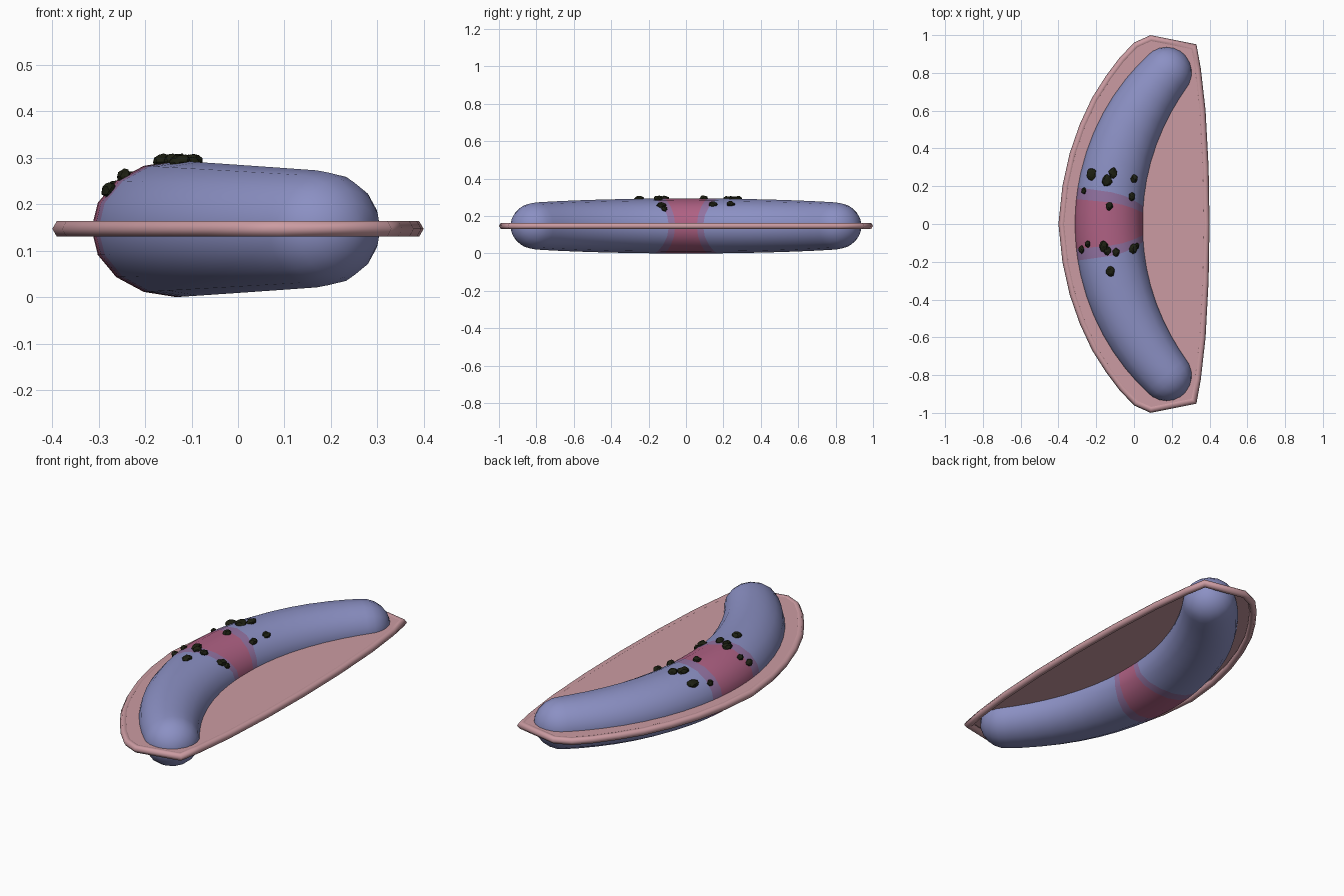
import bpy, bmesh, math, random
from mathutils import Vector

cube = bpy.data.objects.get("Cube")
if cube:
    bpy.data.objects.remove(cube, do_unlink=True)
random.seed(4)
MID = 0.147


def material(name, rgb):
    m = bpy.data.materials.new(name)
    m.use_nodes = True
    m.diffuse_color = (*rgb, 1)
    m.node_tree.nodes["Principled BSDF"].inputs["Base Color"].default_value = (*rgb, 1)
    return m


blue = material("periwinkle", (0.26, 0.28, 0.55))
pink = material("raspberry pink", (0.43, 0.12, 0.23))
mauve = material("mauve", (0.29, 0.17, 0.36))
rose = material("dusty rose", (0.6, 0.33, 0.36))
dark = material("dark olive", (0.012, 0.014, 0.006))


def finish(bm, name, mats, smooth):
    bmesh.ops.recalc_face_normals(bm, faces=bm.faces[:])
    mesh = bpy.data.meshes.new(name)
    bm.to_mesh(mesh)
    bm.free()
    for m in mats:
        mesh.materials.append(m)
    for p in mesh.polygons:
        p.use_smooth = smooth
    obj = bpy.data.objects.new(name, mesh)
    bpy.context.collection.objects.link(obj)
    return obj


def bridge(bm, a, b, mat=0):
    n = len(a)
    for i in range(n):
        bm.faces.new((a[i], a[(i + 1) % n], b[(i + 1) % n], b[i])).material_index = mat


# Curved body: elliptical rings along an arc, rounded at both ends
ARC, CENTRE_X, END = 1.208, 1.075, 0.724
SIDES = 16


def radii(phi):
    t = (phi / END) ** 2
    return 0.183 - 0.045 * t, 0.147 - 0.021 * t


def body_point(phi, theta, scale=1.0, along=0.0):
    w, h = radii(phi)
    # the middle band is pinched on the inner side of the bend
    pinch = 0.45 * max(0, math.cos(theta)) ** 2 * math.exp(-(phi / 0.3) ** 2)
    p = phi * (1 - pinch)
    r = ARC - w * scale * math.cos(theta)
    return Vector((CENTRE_X - r * math.cos(p) + along * math.sin(p),
                   r * math.sin(p) + along * math.cos(p),
                   MID + h * scale * math.sin(theta)))


half = [0.05, 0.095, 0.14, 0.2, 0.28, 0.36, 0.44, 0.52, 0.6, 0.67]
stations = [(p, 1, 0) for p in [-x for x in reversed(half)] + [0] + half]
for k in range(6):
    a = math.radians(16 * k)
    cap = (math.cos(a), 0.138 * math.sin(a))
    stations.append((END, cap[0], cap[1]))
    stations.insert(0, (-END, cap[0], -cap[1]))

bm = bmesh.new()
rings = [[bm.verts.new(body_point(p, math.tau * i / SIDES, s, d)) for i in range(SIDES)]
         for p, s, d in stations]
for j in range(len(rings) - 1):
    mid = abs(stations[j][0] + stations[j + 1][0]) / 2
    bridge(bm, rings[j], rings[j + 1], 1 if mid < 0.095 else 2 if mid < 0.14 else 0)
for ring, end, d in ((rings[0], -END, -0.138), (rings[-1], END, 0.138)):
    tip = bm.verts.new(body_point(end, 0, 0, d))
    for i in range(SIDES):
        bm.faces.new((ring[i], ring[(i + 1) % SIDES], tip))
finish(bm, "curved_body", [blue, pink, mauve], True)

# Outline of the sheet, from the straight side round to the bowed side
upper = [(0.381, 0), (0.376, 0.3), (0.36, 0.6), (0.335, 0.82), (0.314, 0.935),
         (0.09, 0.98), (0.012, 0.945), (-0.06, 0.87), (-0.135, 0.77), (-0.205, 0.66),
         (-0.27, 0.52), (-0.322, 0.37), (-0.36, 0.2), (-0.381, 0)]
path = [Vector((x, y, 0)) for x, y in upper]
path += [Vector((x, -y, 0)) for x, y in reversed(upper[1:-1])]

# Flat sheet
bm = bmesh.new()
bm.faces.new([bm.verts.new(p + Vector((0, 0, MID + 0.0145))) for p in path])
finish(bm, "flat_sheet", [rose], False)

# Six-sided rim tube with mitred corners
bm = bmesh.new()
rings = []
for i, p in enumerate(path):
    before = (p - path[i - 1]).normalized()
    after = (path[(i + 1) % len(path)] - p).normalized()
    tangent = (before + after).normalized()
    side = Vector((tangent.y, -tangent.x, 0)) / max(0.6, tangent.dot(after))
    rings.append([bm.verts.new(p + side * 0.019 * math.cos(math.tau * k / 6)
                               + Vector((0, 0, MID + 0.019 * math.sin(math.tau * k / 6))))
                  for k in range(6)])
for i, ring in enumerate(rings):
    bridge(bm, rings[i - 1], ring)
finish(bm, "rim_tube", [rose], True)

# Rough dark lumps resting on top of the body: x, y, radius
lumps = [(-0.225, 0.265, 0.03), (-0.142, 0.23, 0.03), (-0.11, 0.27, 0.026),
         (0.0, 0.24, 0.02), (-0.265, 0.175, 0.016), (-0.01, 0.145, 0.021),
         (-0.13, 0.095, 0.021), (-0.277, -0.135, 0.019), (-0.245, -0.107, 0.016),
         (-0.16, -0.118, 0.026), (-0.14, -0.143, 0.02), (-0.095, -0.15, 0.021),
         (-0.005, -0.132, 0.024), (0.015, -0.115, 0.015), (-0.125, -0.25, 0.025)]
for n, (x, y, r) in enumerate(lumps):
    phi = math.atan2(y, CENTRE_X - x)
    w, h = radii(phi)
    u = (ARC - math.hypot(CENTRE_X - x, y)) / w
    z = MID + h * math.sqrt(max(0.05, 1 - u * u))
    bm = bmesh.new()
    bmesh.ops.create_icosphere(bm, subdivisions=2, radius=1)
    for v in bm.verts:
        v.co *= random.uniform(0.85, 1.15)
        v.co = Vector((x + v.co.x * r * 0.9, y + v.co.y * r * 1.1, z + v.co.z * 0.016))
    finish(bm, f"dark_lump_{n + 1}", [dark], False)
